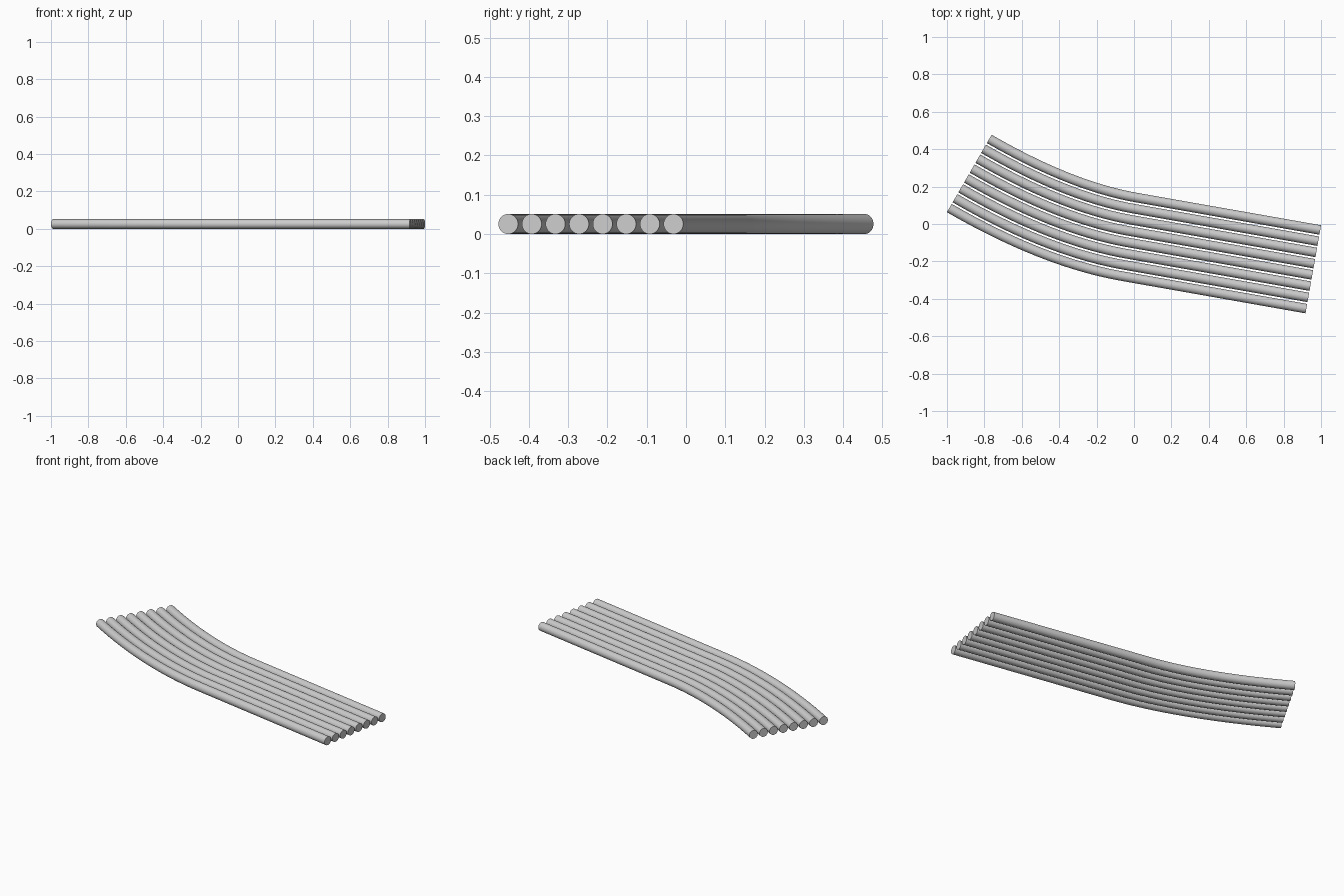
import bpy, bmesh, math
from mathutils import Vector

if "Cube" in bpy.data.objects:
    bpy.data.objects.remove(bpy.data.objects["Cube"])

COUNT, SPACING, RADIUS, SIDES = 8, 0.061, 0.0255, 32

# Guide path of the outermost pipe: a bend easing into a straight run
start = Vector((-0.774, 0.455))
end = Vector((0.9956, -0.032))
dir_start = Vector((math.cos(math.radians(-30)), math.sin(math.radians(-30))))
dir_end = Vector((math.cos(math.radians(-10)), math.sin(math.radians(-10))))
joint = end - dir_end * 1.0
gap = joint - start
reach = gap.cross(dir_end) / dir_start.cross(dir_end)
corner = start + dir_start * reach

path = []
STEPS = 24
for i in range(STEPS + 1):
    t = i / STEPS
    p = start * (1 - t) ** 2 + corner * 2 * t * (1 - t) + joint * t * t
    d = ((corner - start) * (1 - t) + (joint - corner) * t).normalized()
    path.append((p, d))
path.append((end, dir_end))


def make_pipe(name, offset):
    bm = bmesh.new()
    rings = []
    for p, d in path:
        side = Vector((d.y, -d.x, 0))
        c = Vector((p.x, p.y, RADIUS)) + side * offset
        ring = []
        for k in range(SIDES):
            a = 2 * math.pi * k / SIDES
            ring.append(bm.verts.new(c + side * math.cos(a) * RADIUS
                                     + Vector((0, 0, math.sin(a) * RADIUS))))
        rings.append(ring)
    for a, b in zip(rings, rings[1:]):
        for k in range(SIDES):
            n = (k + 1) % SIDES
            bm.faces.new((a[k], a[n], b[n], b[k]))
    # End caps
    bm.faces.new(rings[0])
    bm.faces.new(rings[-1])
    bmesh.ops.recalc_face_normals(bm, faces=bm.faces)
    mesh = bpy.data.meshes.new(name)
    bm.to_mesh(mesh)
    bm.free()
    obj = bpy.data.objects.new(name, mesh)
    bpy.context.collection.objects.link(obj)
    bpy.ops.object.select_all(action='DESELECT')
    obj.select_set(True)
    bpy.context.view_layer.objects.active = obj
    bpy.ops.object.shade_smooth_by_angle(angle=math.radians(40))


# Row of parallel pipes
for i in range(COUNT):
    make_pipe(f"pipe_{i + 1}", i * SPACING)
